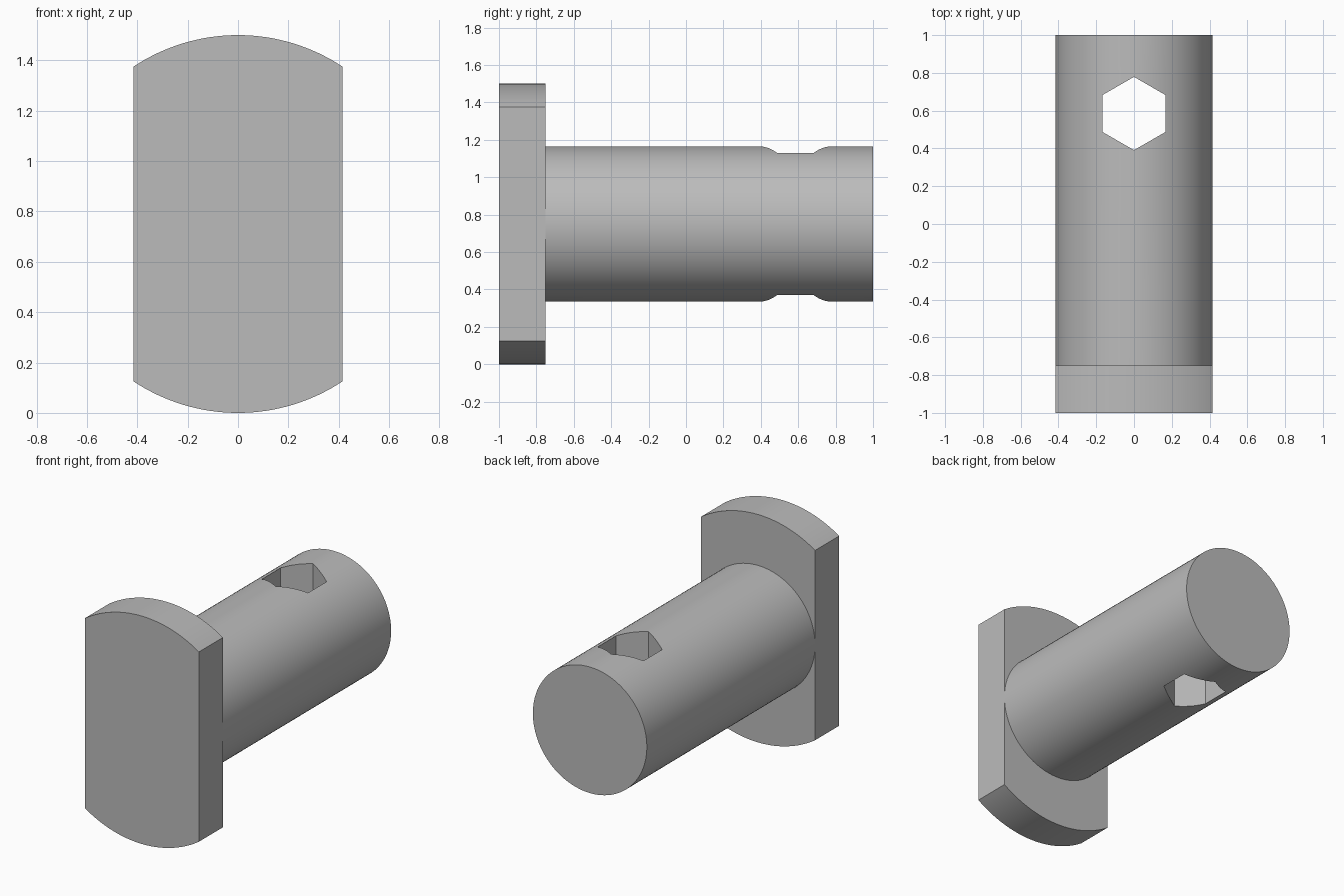
import bpy, bmesh
from math import pi, sin, cos, asin, radians
from mathutils import Matrix

cube = bpy.data.objects.get("Cube")
if cube:
    bpy.data.objects.remove(cube, do_unlink=True)

AXIS_Z = 0.75        # height of the shaft axis
HEAD_R = 0.75        # radius of the head's rounded ends
SHAFT_R = 0.415      # also half the width of the head
FRONT, SHOULDER, BACK = -1.0, -0.75, 1.0

steel = bpy.data.materials.new("plain grey")
steel.use_nodes = True
grey = (0.5, 0.5, 0.5, 1)
steel.diffuse_color = grey
steel.node_tree.nodes["Principled BSDF"].inputs["Base Color"].default_value = grey


def make_object(name, bm):
    bmesh.ops.recalc_face_normals(bm, faces=bm.faces)
    mesh = bpy.data.meshes.new(name)
    bm.to_mesh(mesh)
    bm.free()
    mesh.materials.append(steel)
    obj = bpy.data.objects.new(name, mesh)
    bpy.context.collection.objects.link(obj)
    return obj


def prism(name, sides, radius, length, matrix):
    bm = bmesh.new()
    bmesh.ops.create_cone(bm, cap_ends=True, segments=sides, radius1=radius,
                          radius2=radius, depth=length, matrix=matrix)
    return make_object(name, bm)


def smooth(obj):
    bpy.ops.object.select_all(action='DESELECT')
    obj.select_set(True)
    bpy.context.view_layer.objects.active = obj
    bpy.ops.object.shade_smooth_by_angle(angle=radians(25))


# Head: a disc with two flat sides, extruded front to back
half = asin(SHAFT_R / HEAD_R)
steps = 32
arc = [-half + 2 * half * i / steps for i in range(steps + 1)]
profile = [(HEAD_R * sin(a), HEAD_R * cos(a)) for a in arc]
profile += [(-x, -z) for x, z in profile]
bm = bmesh.new()
face = bm.faces.new([bm.verts.new((x, FRONT, AXIS_Z + z)) for x, z in profile])
sweep = bmesh.ops.extrude_face_region(bm, geom=[face])
bmesh.ops.translate(bm, vec=(0, SHOULDER - FRONT, 0),
                    verts=[v for v in sweep["geom"] if isinstance(v, bmesh.types.BMVert)])
head = make_object("head_plate", bm)

# Shaft: a round bar running back from the head
shaft = prism("shaft", 96, SHAFT_R, BACK - SHOULDER,
              Matrix.Translation((0, (BACK + SHOULDER) / 2, AXIS_Z)) @ Matrix.Rotation(pi / 2, 4, 'X'))

# Hexagonal cross hole, straight down through the shaft
cutter = prism("hole_cutter", 6, 0.194, 2,
               Matrix.Translation((0, 0.585, AXIS_Z)))
cutter.hide_render = True
cutter.hide_viewport = True
cut = shaft.modifiers.new("cross_hole", 'BOOLEAN')
cut.operation = 'DIFFERENCE'
cut.solver = 'EXACT'
cut.object = cutter

# Apply the cut so that the sharp rim is kept when shading
bpy.context.view_layer.update()
graph = bpy.context.evaluated_depsgraph_get()
result = bpy.data.meshes.new_from_object(shaft.evaluated_get(graph))
shaft.modifiers.clear()
shaft.data = result
bpy.data.objects.remove(cutter, do_unlink=True)

for part in (head, shaft):
    smooth(part)
